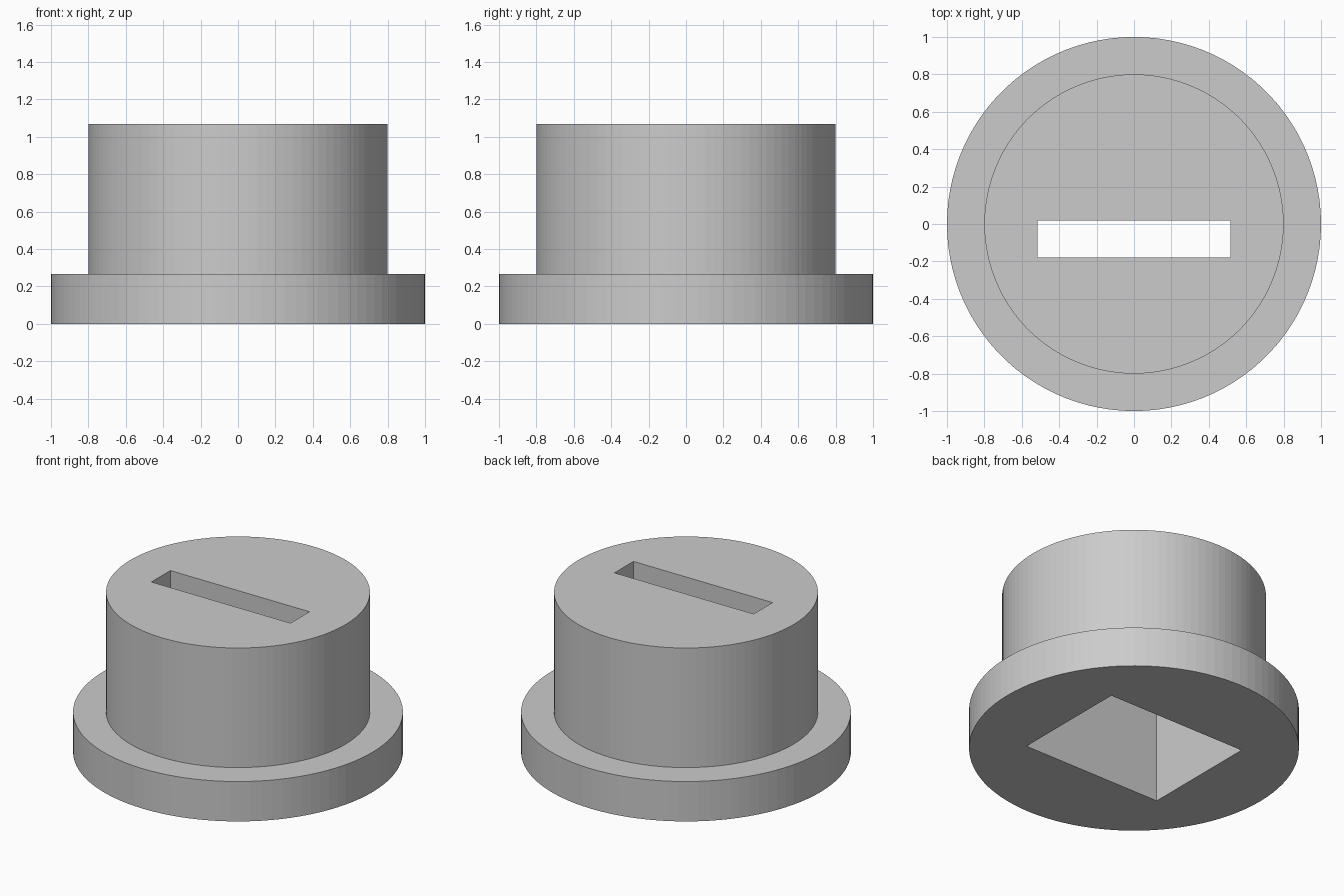
import bpy
import bmesh
from math import tau
from mathutils import Matrix

if "Cube" in bpy.data.objects:
    bpy.data.objects.remove(bpy.data.objects["Cube"])

SEGMENTS = 100
HEIGHT = 1.067
FLANGE_TOP = 0.267
POCKET_TOP = 0.8
SLOT_LENGTH = 1.03

grey = bpy.data.materials.new("plain grey")
grey.use_nodes = True
grey.diffuse_color = (0.6, 0.6, 0.6, 1)
grey.node_tree.nodes["Principled BSDF"].inputs["Base Color"].default_value = (0.6, 0.6, 0.6, 1)


def make_object(name, bm):
    bmesh.ops.recalc_face_normals(bm, faces=bm.faces)
    mesh = bpy.data.meshes.new(name)
    bm.to_mesh(mesh)
    bm.free()
    mesh.materials.append(grey)
    obj = bpy.data.objects.new(name, mesh)
    bpy.context.collection.objects.link(obj)
    return obj


def stepped_cylinder(name, profile):
    """Stack rings of (radius, height) and cap both ends."""
    bm = bmesh.new()
    rings = []
    for radius, z in profile:
        ring = []
        for i in range(SEGMENTS):
            turn = Matrix.Rotation(tau * i / SEGMENTS, 4, "Z")
            point = turn.to_3x3().col[0] * radius
            ring.append(bm.verts.new((point.x, point.y, z)))
        rings.append(ring)
    for low, high in zip(rings, rings[1:]):
        for i in range(SEGMENTS):
            j = (i + 1) % SEGMENTS
            bm.faces.new((low[i], low[j], high[j], high[i]))
    bm.faces.new(rings[0])
    bm.faces.new(rings[-1])
    return make_object(name, bm)


def cut_box(target, name, y_range, z_range):
    """Cut a box, centred on x, out of the target."""
    (y0, y1), (z0, z1) = y_range, z_range
    bm = bmesh.new()
    place = Matrix.Translation((0, (y0 + y1) / 2, (z0 + z1) / 2))
    size = Matrix.Diagonal((SLOT_LENGTH, y1 - y0, z1 - z0, 1))
    bmesh.ops.create_cube(bm, size=1, matrix=place @ size)
    cutter = make_object(name, bm)
    cutter.hide_render = True
    mod = target.modifiers.new(name, "BOOLEAN")
    mod.operation = "DIFFERENCE"
    mod.solver = "EXACT"
    mod.object = cutter
    bpy.ops.object.modifier_apply(modifier=mod.name)
    bpy.data.objects.remove(cutter)


# Flanged plug body
body = stepped_cylinder("flanged_plug", [
    (1, 0), (1, FLANGE_TOP), (0.8, FLANGE_TOP), (0.8, HEIGHT)])
bpy.ops.object.select_all(action="DESELECT")
body.select_set(True)
bpy.context.view_layer.objects.active = body

# Wide pocket from below, then the narrow slot through the top
cut_box(body, "pocket_cutter", (-0.4, 0.4), (-0.2, POCKET_TOP))
cut_box(body, "slot_cutter", (-0.18, 0.02), (POCKET_TOP - 0.1, HEIGHT + 0.2))
